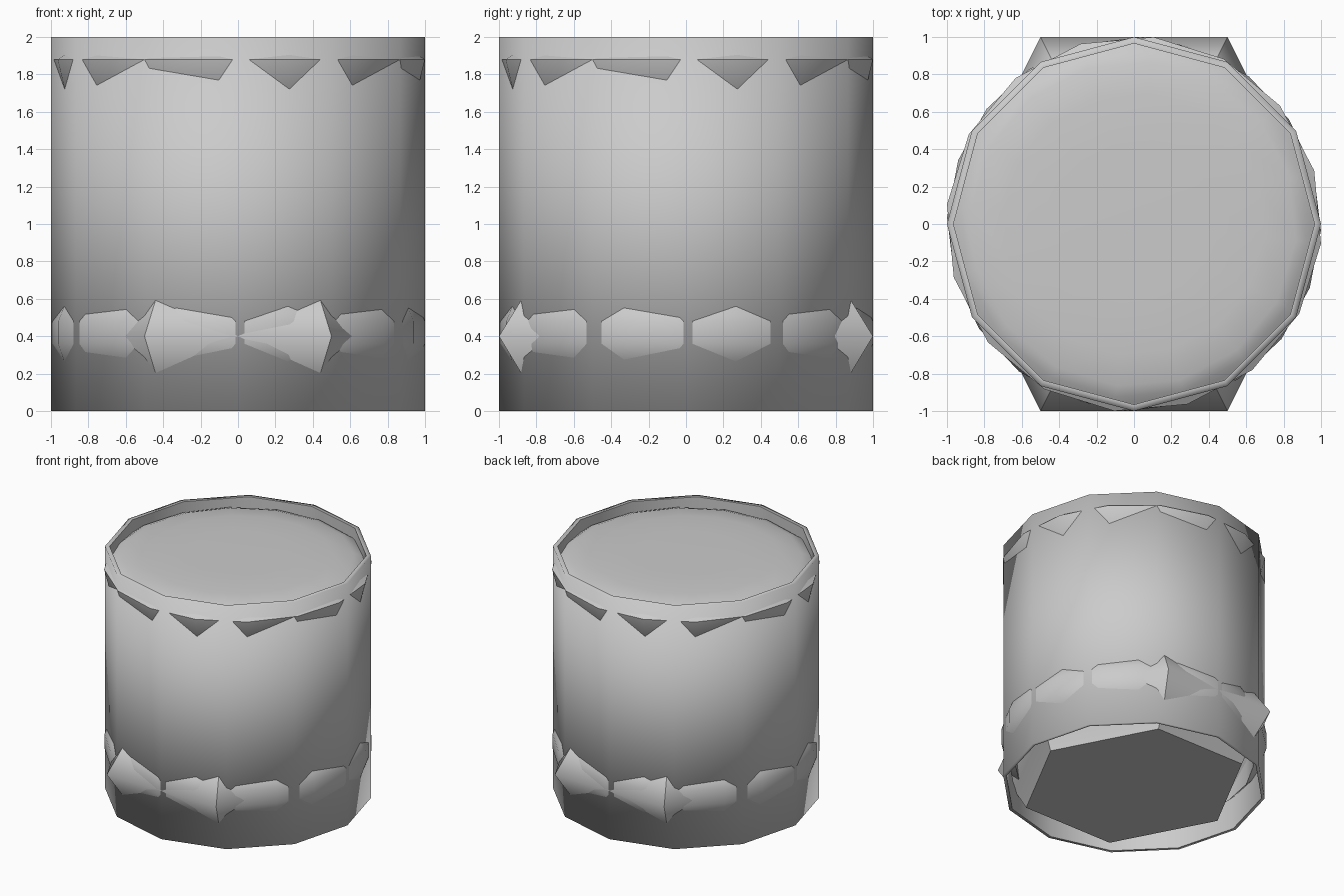
import bpy
from math import cos, sin, pi, radians

cube = bpy.data.objects.get("Cube")
if cube:
    bpy.data.objects.remove(cube)

grey = bpy.data.materials.new("plain_grey")
grey.use_nodes = True
COLOUR = (0.6, 0.6, 0.6, 1)
grey.diffuse_color = COLOUR
grey.node_tree.nodes["Principled BSDF"].inputs["Base Color"].default_value = COLOUR


def circle(sides, turn=0):
    """Unit outline with the given number of corners."""
    return [(cos(radians(turn) + 2 * pi * i / sides), sin(radians(turn) + 2 * pi * i / sides))
            for i in range(sides)]


def lathe(name, outline, profile, closed=False, sharp_rows=(), sharp_corners=False):
    """Sweep (x scale, y scale, height) points round an outline, smooth except at sharp edges."""
    n, rows = len(outline), len(profile)
    verts = [(x * sx, y * sy, z) for sx, sy, z in profile for x, y in outline]
    faces = []
    for r in range(rows if closed else rows - 1):
        a, b = r * n, (r + 1) % rows * n
        faces += [(a + i, a + (i + 1) % n, b + (i + 1) % n, b + i) for i in range(n)]
    if not closed:
        faces += [tuple(reversed(range(n))), tuple(range((rows - 1) * n, rows * n))]
    mesh = bpy.data.meshes.new(name)
    mesh.from_pydata(verts, [], faces)
    mesh.materials.append(grey)
    for face in mesh.polygons:
        face.use_smooth = True
    for edge in mesh.edges:
        low, high = (v // n for v in edge.vertices)
        edge.use_edge_sharp = low in sharp_rows if low == high else sharp_corners
    bpy.context.collection.objects.link(bpy.data.objects.new(name, mesh))


def even(*points):
    """Profile points that scale equally in x and y."""
    return [(s, s, z) for s, z in points]


# Thin twelve-sided wall, open at both ends, softly shaded over its outer rims
lathe("outer_wall", circle(12), even((1, 0), (1, 2), (0.965, 2), (0.975, 0)),
      closed=True, sharp_rows=(2, 3))

# Recessed domed lid whose lower rim breaks through the flats of the wall
lathe("top_lid", circle(16, 16.5),
      even((0.85, 1.6), (0.966, 1.72), (1.005, 1.88), (0.965, 1.905),
           (0.93, 1.93), (0.87, 1.952), (0.7, 1.97), (0.4, 1.975)),
      sharp_rows=(0, 2))

# Rounded band breaking through near the bottom
lathe("lower_band", circle(20, -2),
      even((0.9, 0.2), (0.966, 0.265), (1, 0.36), (1, 0.48), (0.966, 0.56), (0.9, 0.62)),
      closed=True, sharp_rows=(0, 5))

# Six-sided base with a pointed waist, stretched front to back
hexagon = [(1, 0), (0.5, 1), (-0.5, 1), (-1, 0), (-0.5, -1), (0.5, -1)]
lathe("six_sided_base", hexagon,
      [(0.82, 0.775, 0.01)] + even((0.88, 0.2), (1, 0.4), (0.88, 0.595), (0.7, 0.7)),
      sharp_rows=(0, 4), sharp_corners=True)
